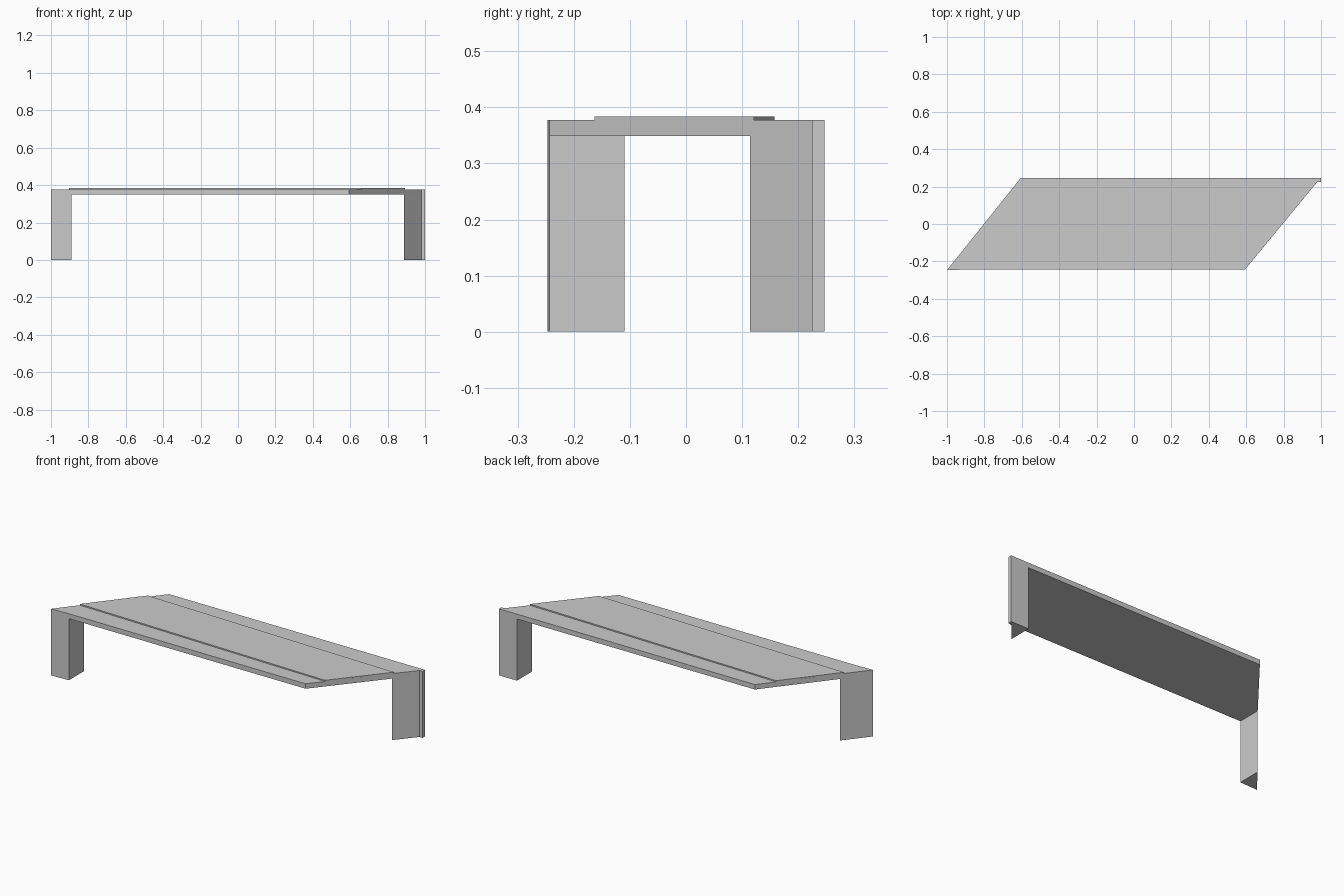
import bpy
import bmesh

if "Cube" in bpy.data.objects:
    bpy.data.objects.remove(bpy.data.objects["Cube"])


def prism(name, outline, z0, z1):
    """Extrude a counter-clockwise plan outline from z0 up to z1."""
    bm = bmesh.new()
    face = bm.faces.new([bm.verts.new((x, y, z0)) for x, y in outline])
    out = bmesh.ops.extrude_face_region(bm, geom=[face])
    for v in out["geom"]:
        if isinstance(v, bmesh.types.BMVert):
            v.co.z = z1
    bmesh.ops.recalc_face_normals(bm, faces=bm.faces)
    mesh = bpy.data.meshes.new(name)
    bm.to_mesh(mesh)
    bm.free()
    obj = bpy.data.objects.new(name, mesh)
    bpy.context.collection.objects.link(obj)
    return obj


UNDERSIDE, TOP, PANEL_TOP = 0.349, 0.377, 0.384

# Outline pieces shared by the slab and the legs
left_front = [(-1, -0.247), (-0.89, -0.243)]
right_tip = [(0.98, 0.225), (1, 0.225), (1, 0.247)]

# Slanted slab with a small squared tip at the right rear
prism("bench_slab",
      left_front + [(0.594, -0.243)] + right_tip + [(-0.605, 0.247)],
      UNDERSIDE, TOP)

# Wedge-shaped legs under the two acute corners
prism("left_leg", left_front + [(-0.89, -0.11)], 0, UNDERSIDE)
prism("right_leg", [(0.887, 0.114)] + right_tip + [(0.887, 0.247)], 0, UNDERSIDE)

# Thin raised panel, slightly skewed, flush with both slanted ends
prism("raised_panel",
      [(-0.903, -0.126), (0.66, -0.163), (0.894, 0.121), (-0.676, 0.158)],
      TOP, PANEL_TOP)
